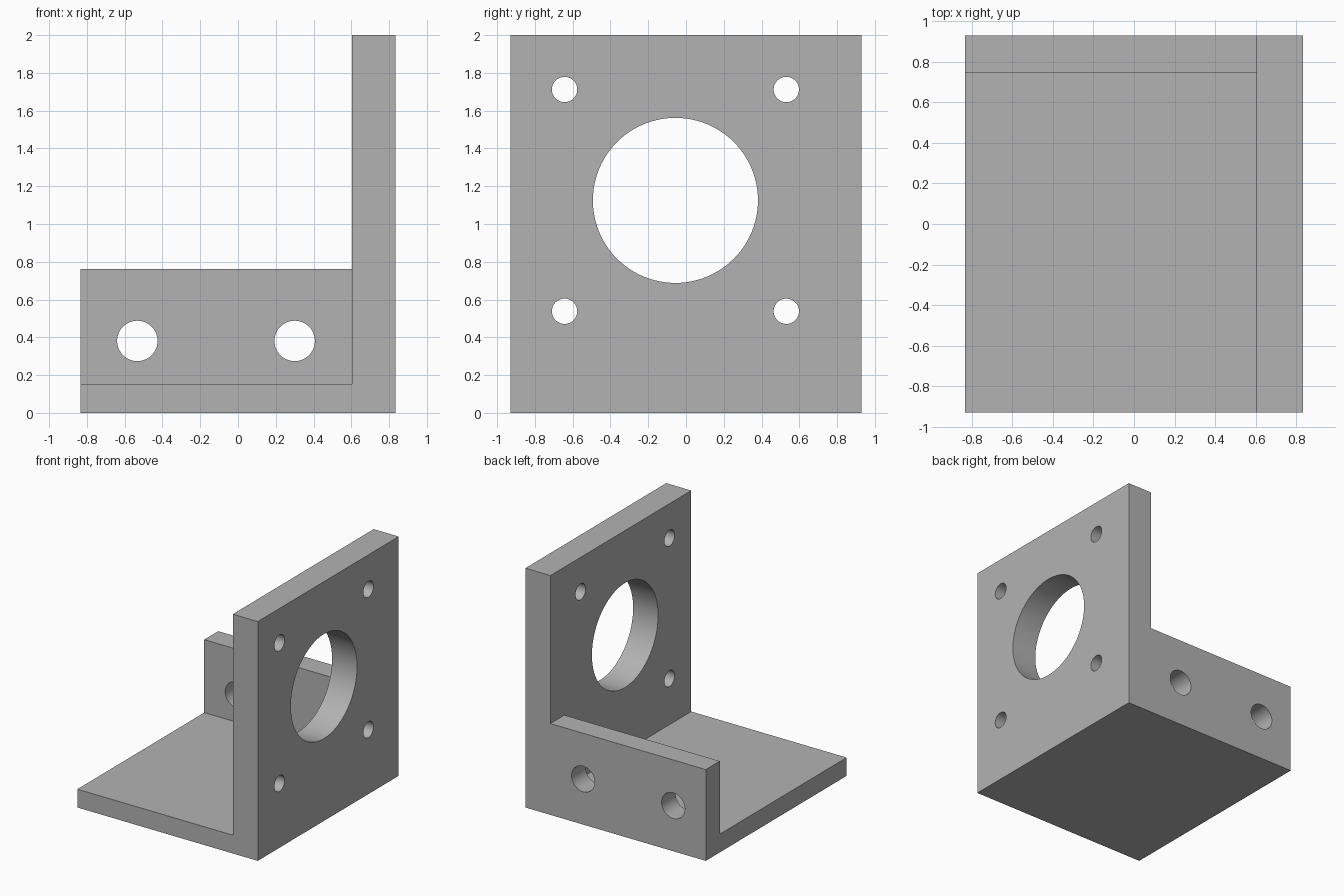
import bpy
import bmesh
import math
from mathutils import Matrix, Vector

cube = bpy.data.objects.get("Cube")
if cube:
    bpy.data.objects.remove(cube, do_unlink=True)

HX, HY, TOP = 0.834, 0.93, 2.0      # half length, half width, height
BASE_T, LIP_TOP = 0.153, 0.763      # floor thickness, rear lip height
PLATE_X, LIP_Y = 0.603, 0.745       # inner faces of the plate and the lip

grey = bpy.data.materials.new("plain_grey")
grey.use_nodes = True
colour = (0.45, 0.45, 0.45, 1.0)
grey.diffuse_color = colour
grey.node_tree.nodes["Principled BSDF"].inputs["Base Color"].default_value = colour


def make_object(name, bm):
    mesh = bpy.data.meshes.new(name)
    bmesh.ops.recalc_face_normals(bm, faces=bm.faces)
    bm.to_mesh(mesh)
    bm.free()
    mesh.materials.append(grey)
    obj = bpy.data.objects.new(name, mesh)
    bpy.context.collection.objects.link(obj)
    return obj


def extrude_face(bm, points, offset):
    face = bm.faces.new([bm.verts.new(p) for p in points])
    new = bmesh.ops.extrude_face_region(bm, geom=[face])["geom"]
    verts = [v for v in new if isinstance(v, bmesh.types.BMVert)]
    bmesh.ops.translate(bm, verts=verts, vec=Vector(offset))


def hole(name, centre, radius, axis, segments):
    turn = Matrix.Rotation(math.pi / 2, 4, "Y" if axis == "X" else "X")
    bm = bmesh.new()
    bmesh.ops.create_cone(bm, cap_ends=True, segments=segments, radius1=radius,
                          radius2=radius, depth=0.5,
                          matrix=Matrix.Translation(centre) @ turn)
    obj = make_object(name, bm)
    obj.hide_render = True
    return obj


def combine(target, tool, operation):
    mod = target.modifiers.new(operation.title(), "BOOLEAN")
    mod.operation = operation
    mod.solver = "EXACT"
    mod.object = tool
    bpy.context.view_layer.objects.active = target
    bpy.ops.object.modifier_apply(modifier=mod.name)
    bpy.data.objects.remove(tool, do_unlink=True)


# L-shaped floor and upright motor plate
bm = bmesh.new()
profile = [(-HX, 0), (HX, 0), (HX, TOP), (PLATE_X, TOP), (PLATE_X, BASE_T), (-HX, BASE_T)]
extrude_face(bm, [(x, -HY, z) for x, z in profile], (0, 2 * HY, 0))
bracket = make_object("mounting_bracket", bm)

# Rear lip, merged into the floor and plate
bm = bmesh.new()
lip = [(-HX, 0), (HX, 0), (HX, LIP_TOP), (-HX, LIP_TOP)]
extrude_face(bm, [(x, LIP_Y, z) for x, z in lip], (0, HY - LIP_Y, 0))
combine(bracket, make_object("rear_lip", bm), "UNION")

# Large bore and four screw holes through the plate
mid_x, bore_y, bore_z = (PLATE_X + HX) / 2, -0.056, 1.125
combine(bracket, hole("bore", (mid_x, bore_y, bore_z), 0.437, "X", 96), "DIFFERENCE")
for sy in (-1, 1):
    for sz in (-1, 1):
        centre = (mid_x, bore_y + sy * 0.587, bore_z + sz * 0.587)
        combine(bracket, hole("screw_hole", centre, 0.067, "X", 48), "DIFFERENCE")

# Two bolt holes through the rear lip
for x in (-0.533, 0.3):
    combine(bracket, hole("bolt_hole", (x, (LIP_Y + HY) / 2, 0.381), 0.107, "Y", 64), "DIFFERENCE")

# Smooth bores with crisp edges
bpy.ops.object.select_all(action="DESELECT")
bracket.select_set(True)
bpy.context.view_layer.objects.active = bracket
bpy.ops.object.shade_smooth_by_angle(angle=math.radians(30))
